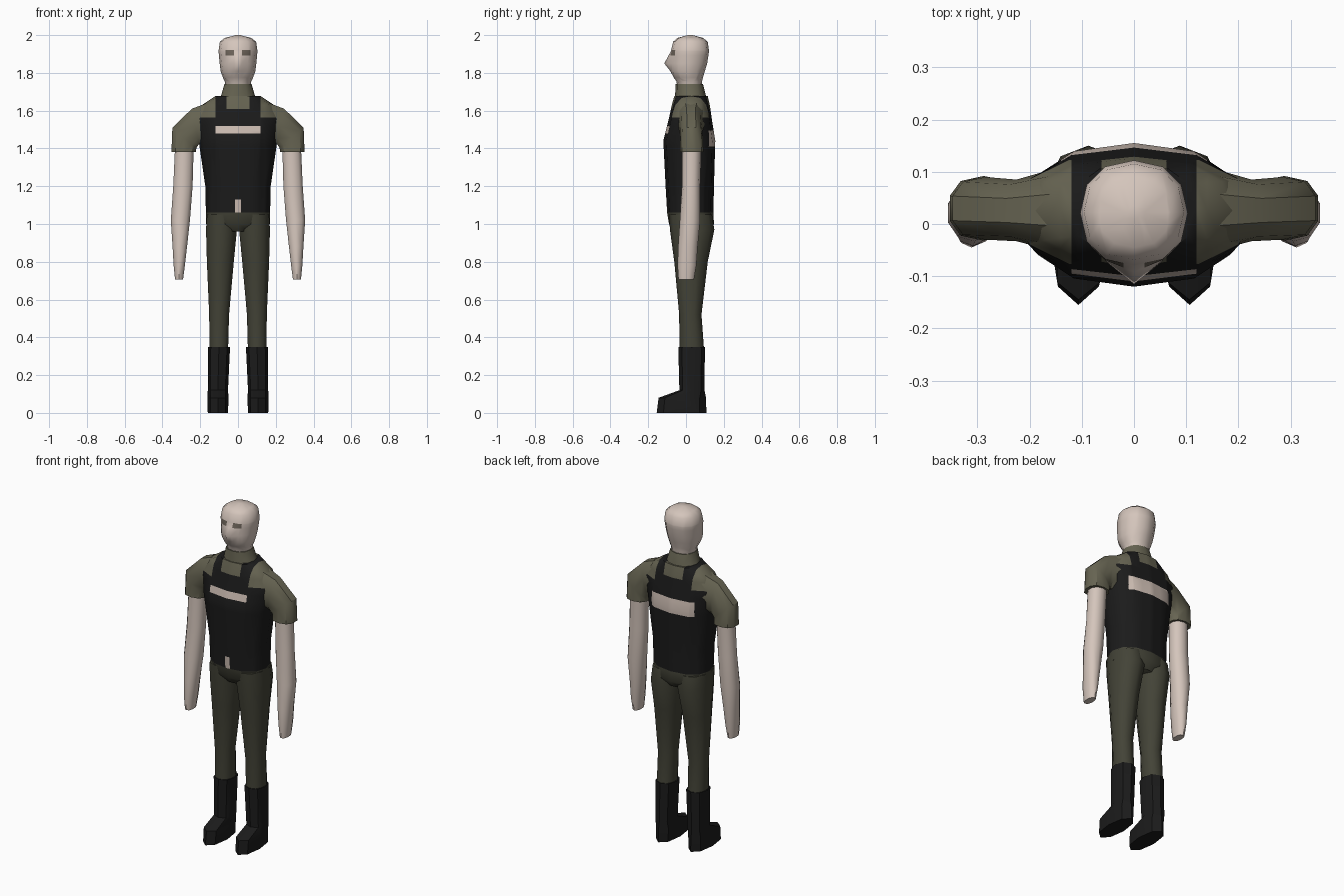
import bpy, bmesh, math

if "Cube" in bpy.data.objects:
    bpy.data.objects.remove(bpy.data.objects["Cube"])


def mat(name, rgb):
    m = bpy.data.materials.new(name)
    m.diffuse_color = (*rgb, 1)
    m.use_nodes = True
    m.node_tree.nodes["Principled BSDF"].inputs["Base Color"].default_value = m.diffuse_color
    return m


SKIN = mat("skin", (0.66, 0.56, 0.50))
SHIRT = mat("olive_shirt", (0.135, 0.128, 0.085))
PANTS = mat("dark_olive_trousers", (0.056, 0.056, 0.038))
BLACK = mat("black_vest", (0.011, 0.011, 0.011))
PATCH = mat("pale_patch", (0.60, 0.50, 0.44))
EYE = mat("grey_brown_eye", (0.15, 0.125, 0.10))


def loft(name, rings, mats, sides=12, power=0.9, side=1, cuts=(), rule=None, tweak=None, angle=50):
    """Skin rings given as (x0, z0, x1, z1, y0, y1): two end points in xz and a depth range."""
    bm = bmesh.new()
    loops = []
    for x0, z0, x1, z1, y0, y1 in rings:
        loop = []
        for i in range(sides):
            a = 2 * math.pi * i / sides - math.pi / 2
            c, s = math.cos(a), math.sin(a)
            u = 0.5 + 0.5 * math.copysign(abs(c) ** power, c)
            v = 0.5 + 0.5 * math.copysign(abs(s) ** power, s)
            loop.append(bm.verts.new((side * (x0 + (x1 - x0) * u), y0 + (y1 - y0) * v,
                                      z0 + (z1 - z0) * u)))
        loops.append(loop)
    for p, q in zip(loops, loops[1:]):
        for i in range(sides):
            j = (i + 1) % sides
            bm.faces.new((p[i], p[j], q[j], q[i]))
    bm.faces.new(loops[0])
    bm.faces.new(loops[-1])
    if tweak:
        for v in bm.verts:
            tweak(v.co)
    for axis, pos in cuts:
        co, no = [0, 0, 0], [0, 0, 0]
        co[axis], no[axis] = pos, 1
        bmesh.ops.bisect_plane(bm, geom=bm.verts[:] + bm.edges[:] + bm.faces[:],
                               plane_co=co, plane_no=no, dist=1e-5)
    bmesh.ops.recalc_face_normals(bm, faces=bm.faces[:])
    if rule:
        for f in bm.faces:
            f.material_index = rule(f.calc_center_median())
    me = bpy.data.meshes.new(name)
    bm.to_mesh(me)
    bm.free()
    ob = bpy.data.objects.new(name, me)
    bpy.context.collection.objects.link(ob)
    for m in mats:
        me.materials.append(m)
    bpy.ops.object.select_all(action='DESELECT')
    ob.select_set(True)
    bpy.context.view_layer.objects.active = ob
    bpy.ops.object.shade_smooth_by_angle(angle=math.radians(angle))
    return ob


def level(z, w, y0, y1):
    """Horizontal ring centred on x = 0."""
    return (-w, z, w, z, y0, y1)


def flat(z, x0, x1, y0, y1):
    """Horizontal ring off to one side."""
    return (x0, z, x1, z, y0, y1)


# Head with pushed-out nose and eye patches
def nose(co):
    if abs(co.x) < 0.001 and co.y < 0 and abs(co.z - 1.85) < 0.001:
        co.y = -0.115


def eyes(c):
    return int(c.y < 0 and 0.02 < abs(c.x) < 0.065 and 1.893 < c.z < 1.92)


loft("head", [level(1.70, 0.065, -0.045, 0.08), level(1.755, 0.07, -0.05, 0.085),
              level(1.775, 0.08, -0.065, 0.09), level(1.81, 0.092, -0.083, 0.10),
              level(1.85, 0.097, -0.085, 0.112), level(1.915, 0.103, -0.08, 0.122),
              level(1.965, 0.096, -0.068, 0.115), level(1.985, 0.07, -0.045, 0.09),
              level(2.0, 0.012, 0.01, 0.035)],
     [SKIN, EYE], cuts=[(0, x) for x in (-0.065, -0.02, 0.02, 0.065)] + [(2, 1.893), (2, 1.92)],
     rule=eyes, tweak=nose, angle=60)

# Shirt collar
loft("collar", [level(1.60, 0.14, -0.06, 0.11), level(1.67, 0.092, -0.058, 0.108),
                level(1.74, 0.072, -0.055, 0.09)], [SHIRT])


# Torso: shirt on top, vest with straps, chest and back patches, buckle
def vest(c):
    x = abs(c.x)
    if c.y < 0 and x < 0.12 and 1.48 < c.z < 1.52:
        return 2
    if c.y > 0 and x < 0.14 and 1.41 < c.z < 1.495:
        return 2
    if c.y < 0 and x < 0.015 and c.z < 1.13:
        return 2
    strap = 0.062 < x < 0.12
    return int(c.z < 1.565 or strap or (x < 0.12 and c.z < 1.61))


torso_cuts = [(0, s * x) for x in (0.015, 0.062, 0.12, 0.14) for s in (-1, 1)]
torso_cuts += [(2, z) for z in (1.13, 1.41, 1.48, 1.495, 1.52, 1.565, 1.61)]
loft("torso", [level(1.06, 0.17, -0.10, 0.145), level(1.20, 0.173, -0.108, 0.148),
               level(1.44, 0.208, -0.12, 0.155), level(1.56, 0.228, -0.09, 0.136),
               level(1.63, 0.19, -0.075, 0.126), level(1.677, 0.12, -0.062, 0.115)],
     [SHIRT, BLACK, PATCH], power=0.85, cuts=torso_cuts, rule=vest)

# Trouser seat
loft("trouser_seat", [level(1.06, 0.17, -0.10, 0.145), level(1.0, 0.17, -0.09, 0.148),
                      level(0.96, 0.11, -0.06, 0.12)], [PANTS], power=0.85)

for side, tag in ((-1, "right"), (1, "left")):
    # Trouser leg
    loft(tag + "_leg", [flat(1.05, 0.005, 0.168, -0.09, 0.138),
                        flat(0.97, 0.002, 0.173, -0.085, 0.15),
                        flat(0.80, 0.019, 0.168, -0.062, 0.115),
                        flat(0.52, 0.045, 0.155, -0.036, 0.082),
                        flat(0.34, 0.05, 0.153, -0.035, 0.095)],
         [PANTS], sides=10, side=side)
    # Boot with pointed toe
    loft(tag + "_boot", [flat(0.35, 0.042, 0.16, -0.041, 0.10),
                         flat(0.12, 0.053, 0.16, -0.035, 0.098),
                         flat(0.08, 0.05, 0.162, -0.145, 0.106),
                         flat(0.0, 0.053, 0.16, -0.155, 0.108)],
         [BLACK], sides=8, side=side, angle=40)
    # Short sleeve running over the shoulder
    loft(tag + "_sleeve", [(0.13, 1.42, 0.11, 1.665, -0.06, 0.115),
                           (0.205, 1.42, 0.245, 1.614, -0.033, 0.085),
                           (0.218, 1.40, 0.35, 1.512, -0.03, 0.09),
                           (0.22, 1.38, 0.355, 1.38, -0.032, 0.092)],
         [SHIRT], sides=10, side=side, power=0.8, angle=40)
    # Bare arm and tapered hand
    loft(tag + "_arm", [flat(1.42, 0.232, 0.335, -0.02, 0.082),
                        flat(1.20, 0.238, 0.345, -0.022, 0.075),
                        flat(1.02, 0.252, 0.358, -0.033, 0.075),
                        flat(0.88, 0.268, 0.348, -0.042, 0.062),
                        flat(0.78, 0.28, 0.342, -0.045, 0.055),
                        flat(0.705, 0.29, 0.334, -0.04, 0.042)],
         [SKIN], sides=10, side=side)
